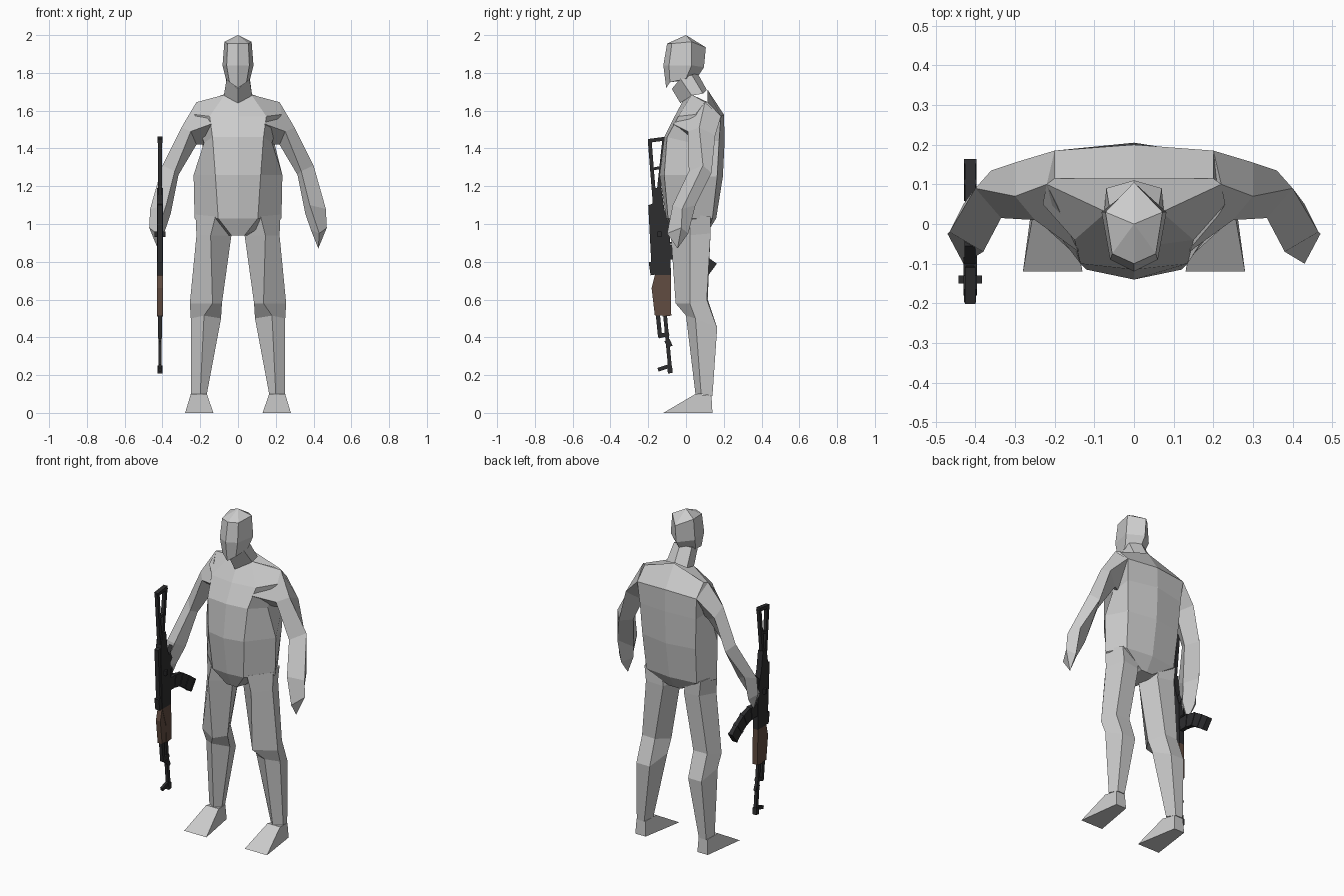
import bpy, bmesh
from mathutils import Vector


def material(name, rgb):
    m = bpy.data.materials.new(name)
    m.diffuse_color = (*rgb, 1)
    return m


GREY = material("body grey", (0.60, 0.60, 0.60))
BLACK = material("gun black", (0.026, 0.026, 0.028))
BROWN = material("wood brown", (0.12, 0.072, 0.052))


def finish(name, bm, mat, mirror=False):
    bmesh.ops.recalc_face_normals(bm, faces=bm.faces)
    me = bpy.data.meshes.new(name)
    bm.to_mesh(me)
    bm.free()
    me.materials.append(mat)
    ob = bpy.data.objects.new(name, me)
    bpy.context.collection.objects.link(ob)
    if mirror:
        ob.modifiers.new("mirror", 'MIRROR').use_mirror_merge = False
    return ob


def loft(name, rings, mat=GREY, mirror=False):
    """Skin a stack of rings; a ring of one point closes to a tip."""
    bm = bmesh.new()
    rows = [[bm.verts.new(p) for p in r] for r in rings]
    for a, b in zip(rows, rows[1:]):
        n = max(len(a), len(b))
        for i in range(n):
            j = (i + 1) % n
            quad = [a[i % len(a)], a[j % len(a)], b[j % len(b)], b[i % len(b)]]
            bm.faces.new(list(dict.fromkeys(quad)))
    for r in (rows[0], rows[-1]):
        if len(r) > 2:
            bm.faces.new(r)
    return finish(name, bm, mat, mirror)


def whole(half):
    """Close a half ring (front centre to back centre) across x = 0."""
    return half + [(-x, y, z) for x, y, z in reversed(half[1:-1])]


# ---------- body ----------
torso = [
    [(0, -.06, .94), (.035, -.06, .94), (.06, .03, .94), (.04, .11, .95), (0, .11, .95)],
    [(0, -.105, 1.03), (.105, -.095, 1.03), (.23, .03, 1.03), (.17, .14, 1.03), (0, .16, 1.03)],
    [(0, -.14, 1.26), (.12, -.115, 1.26), (.235, .03, 1.26), (.18, .165, 1.25), (0, .195, 1.25)],
    [(0, -.115, 1.46), (.135, -.10, 1.46), (.18, .03, 1.43), (.19, .175, 1.44), (0, .205, 1.45)],
    [(0, -.06, 1.57), (.15, -.04, 1.57), (.23, .05, 1.58), (.20, .185, 1.57), (0, .20, 1.58)],
    [(0, -.02, 1.645), (.07, .03, 1.685), (.22, .10, 1.645), (.20, .115, 1.645), (0, .115, 1.71)],
]
loft("torso", [whole(r) for r in torso])

neck = [
    [(0, -.03, 1.64), (.075, .03, 1.68), (.07, .09, 1.69), (0, .11, 1.71)],
    [(0, -.075, 1.715), (.06, -.03, 1.77), (.06, .03, 1.79), (0, .06, 1.80)],
]
loft("neck", [whole(r) for r in neck])

head = [
    [(0, -.105, 1.72), (.045, -.085, 1.75), (.065, 0, 1.77), (0, .055, 1.77)],
    [(0, -.12, 1.84), (.06, -.09, 1.84), (.082, .03, 1.84), (0, .095, 1.83)],
    [(0, -.10, 1.955), (.055, -.075, 1.955), (.072, .03, 1.965), (0, .105, 1.935)],
]
loft("head", [whole(r) for r in head] + [[(0, 0, 2.0)]])

# arm rings run front, outer, back, inner
loft("arms", [
    [(.14, -.07, 1.53), (.22, .10, 1.645), (.20, .185, 1.57), (.15, .06, 1.42)],
    [(.25, .01, 1.49), (.30, .07, 1.51), (.30, .155, 1.47), (.22, .10, 1.42)],
    [(.335, .015, 1.28), (.40, .09, 1.31), (.36, .135, 1.27), (.315, .06, 1.26)],
    [(.38, -.07, 1.10), (.465, -.02, 1.08), (.43, .05, 1.10), (.355, 0, 1.06)],
    [(.43, -.10, .95), (.47, -.025, .98), (.43, .012, .95), (.385, -.04, .97)],
    [(.425, -.045, .87)],
], mirror=True)

# leg rings run front, outer, back outer, back inner, inner
loft("legs", [
    [(.12, -.085, 1.04), (.225, .02, 1.05), (.19, .13, 1.04), (.08, .12, 1.02), (.05, .0, 1.0)],
    [(.145, -.08, .94), (.22, .02, .94), (.18, .13, .95), (.07, .12, .94), (.035, 0, .94)],
    [(.135, -.055, .58), (.255, .02, .58), (.22, .11, .60), (.13, .115, .60), (.085, .02, .58)],
    [(.18, 0, .515), (.25, .05, .50), (.22, .165, .45), (.13, .165, .45), (.09, .05, .50)],
    [(.20, .05, .10), (.25, .08, .10), (.235, .14, .09), (.185, .14, .09), (.165, .08, .10)],
], mirror=True)

loft("feet", [
    [(.165, .05, .10), (.25, .05, .10), (.24, .135, .09), (.18, .135, .09)],
    [(.13, -.12, 0), (.28, -.12, 0), (.245, .14, 0), (.175, .14, 0)],
], mirror=True)

# ---------- rifle, muzzle down, lying in the plane x = GX ----------
GX = -0.413


def plate(name, outline, width, mat=BLACK):
    """Side outline of (y, z) points given a width along x."""
    return loft(name, [[(GX + s * width / 2, y, z) for y, z in outline] for s in (-1, 1)], mat)


def bar(name, a, b, thick, width, mat=BLACK):
    a, b = Vector(a), Vector(b)
    d = (b - a).normalized()
    n = Vector((-d.y, d.x)) * thick / 2
    return plate(name, [a + n, b + n, b - n, a - n], width, mat)


# folding stock
bar("butt_plate", (-.20, 1.44), (-.108, 1.452), .02, .026)
bar("stock_top_strut", (-.192, 1.44), (-.165, 1.10), .02, .02)
bar("stock_lower_strut", (-.115, 1.45), (-.145, 1.17), .02, .02)
bar("stock_crossbar", (-.18, 1.29), (-.13, 1.30), .015, .016)
# receiver and its cover
plate("receiver", [(-.165, 1.19), (-.13, 1.19), (-.115, 1.08), (-.085, .98),
                   (-.08, .73), (-.165, .73), (-.18, 1.10)], .034)
plate("receiver_cover", [(-.20, 1.10), (-.165, 1.11), (-.15, .76), (-.182, .76)], .026)
bar("rear_sight", (-.185, .80), (-.175, .73), .025, .03)
bar("bolt_handle", (-.14, .96), (-.14, .93), .02, .06)
# grip, trigger guard
bar("pistol_grip", (-.10, 1.00), (-.04, 1.06), .045, .028)
bar("trigger_guard", (-.06, .98), (-.055, .90), .008, .014)
bar("trigger_guard_end", (-.09, .90), (-.055, .90), .008, .014)
# curved magazine with raised ribs
centre = [(-.09, .85), (-.03, .85), (.03, .835), (.085, .80), (.135, .763)]
upper, lower = [], []
for i, p in enumerate(centre):
    q, r = Vector(centre[max(i - 1, 0)]), Vector(centre[min(i + 1, 4)])
    d = (r - q).normalized()
    n = Vector((-d.y, d.x)) * .038
    upper.append(Vector(p) + n)
    lower.append(Vector(p) - n)
for i in range(4):
    plate("magazine_section", [upper[i], upper[i + 1], lower[i + 1], lower[i]], .026)
    bar("magazine_rib", upper[i + 1], lower[i + 1], .014, .032)
# wooden handguard
plate("handguard", [(-.165, .73), (-.08, .73), (-.078, .515), (-.125, .51),
                    (-.13, .62)], .034, BROWN)
plate("upper_handguard", [(-.182, .66), (-.165, .73), (-.12, .73), (-.115, .515), (-.165, .515)],
      .030, BROWN)
# gas tube, barrel and front sight
bar("gas_tube", (-.15, .53), (-.137, .40), .022, .02)
bar("gas_block", (-.145, .405), (-.09, .42), .022, .022)
bar("barrel", (-.112, .53), (-.082, .21), .02, .018)
bar("muzzle", (-.087, .25), (-.083, .21), .026, .026)
bar("front_sight", (-.148, .228), (-.085, .25), .02, .016)
bar("bayonet_lug", (-.10, .385), (-.085, .35), .03, .016)
